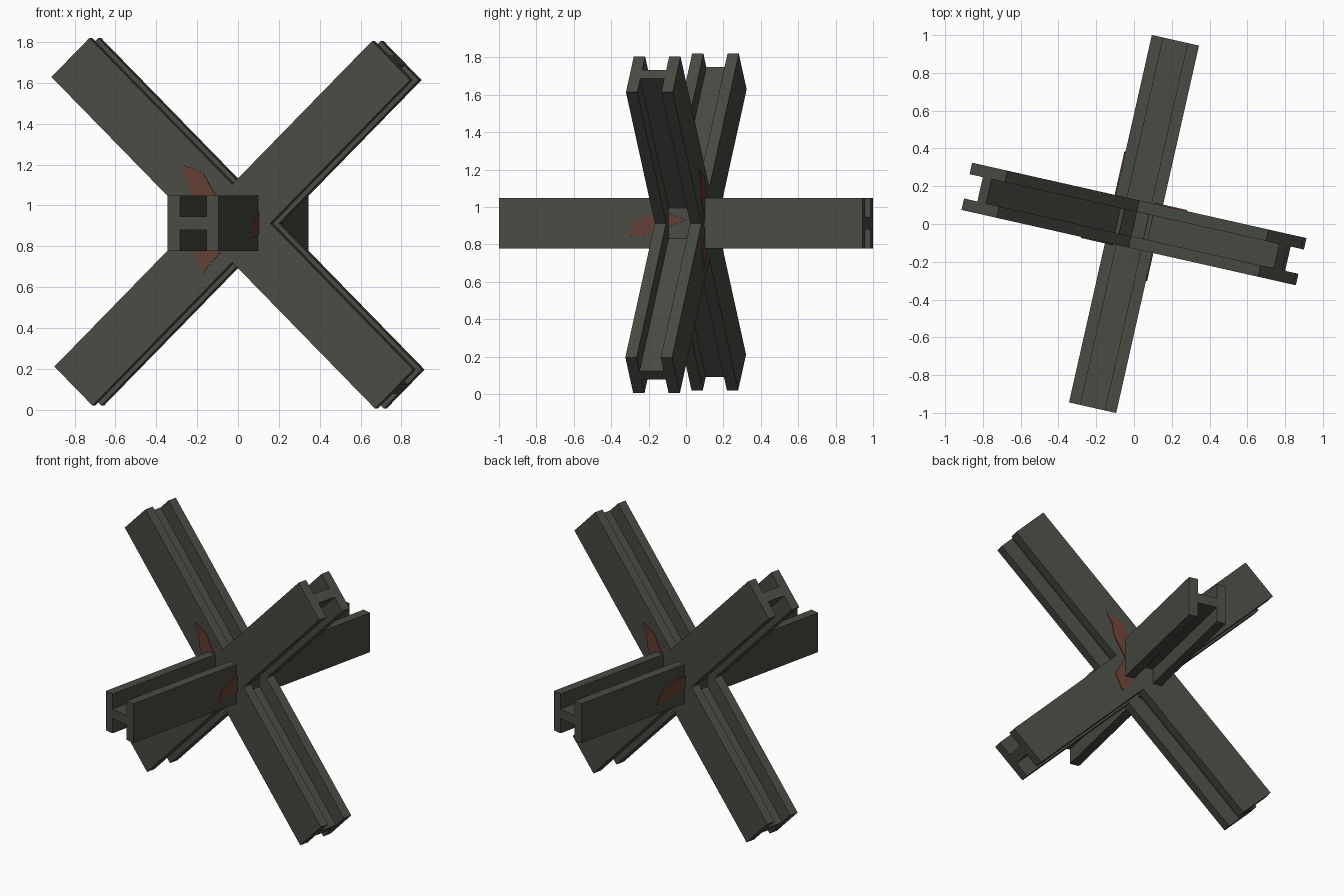
import bpy, math
from mathutils import Matrix, Vector

if "Cube" in bpy.data.objects:
    bpy.data.objects.remove(bpy.data.objects["Cube"])

CENTRE = Vector((0, 0, 0.9125))
TURN = Matrix.Translation(CENTRE) @ Matrix.Rotation(math.radians(-12.7), 4, 'Z')


def material(name, rgb):
    m = bpy.data.materials.new(name)
    m.diffuse_color = (*rgb, 1)
    m.use_nodes = True
    m.node_tree.nodes["Principled BSDF"].inputs["Base Color"].default_value = m.diffuse_color
    return m


STEEL = material("dark_steel", (0.065, 0.07, 0.055))
RUST = material("rust", (0.13, 0.05, 0.035))


def prism(name, outline, d0, d1, u, v, w, mat):
    """Extrude a 2D outline (axes u, v) from d0 to d1 along w, in the turned frame."""
    u, v, w = Vector(u), Vector(v), Vector(w)
    n = len(outline)
    verts = [u * a + v * b + w * d for d in (d0, d1) for a, b in outline]
    faces = [list(range(n))[::-1], list(range(n, 2 * n))]
    faces += [[i, (i + 1) % n, (i + 1) % n + n, i + n] for i in range(n)]
    # keep normals outward whichever way the outline runs
    area = sum(outline[i][0] * outline[(i + 1) % n][1] - outline[(i + 1) % n][0] * outline[i][1]
               for i in range(n))
    if area * u.cross(v).dot(w) * (d1 - d0) < 0:
        faces = [f[::-1] for f in faces]
    me = bpy.data.meshes.new(name)
    me.from_pydata(verts, [], faces)
    me.materials.append(mat)
    ob = bpy.data.objects.new(name, me)
    ob.matrix_world = TURN
    bpy.context.collection.objects.link(ob)
    return ob


# H-section: two flanges joined by a web
W, H, F, T = 0.128, 0.135, 0.066, 0.033
quarter = [(W, H), (F, H), (F, T)]
H_SECTION = (quarter + [(-a, b) for a, b in quarter[::-1]]
             + [(-a, -b) for a, b in quarter] + [(a, -b) for a, b in quarter[::-1]])

# Three crossing beams
s = math.sqrt(0.5)
prism("level_beam", H_SECTION, -0.997, 0.997, (1, 0, 0), (0, 0, 1), (0, 1, 0), STEEL)
prism("rising_beam", H_SECTION, -1.127, 1.127, (0, 1, 0), (-s, 0, s), (s, 0, s), STEEL)
prism("falling_beam", H_SECTION, -1.148, 1.148, (0, 1, 0), (s, 0, s), (-s, 0, s), STEEL)

# Rust patches on the front and back of the cross
cross_patch = [(-0.258, 0.288), (-0.146, 0.248), (-0.084, 0.138), (-0.053, -0.133),
               (-0.146, -0.243), (-0.197, -0.133), (-0.13, 0), (-0.207, 0.138), (-0.22, 0.218)]
# Rust patches on the sides of the level beam
side_patch = [(-0.28, -0.073), (-0.248, 0.008), (-0.146, 0.057), (-0.074, 0.057),
              (0.029, 0.018), (-0.074, -0.023), (-0.146, -0.058)]

for side, label, stretch in ((1, "front", 1), (-1, "back", 1.3)):
    prism(label + "_cross_rust", cross_patch, W - 0.01, W + 0.006,
          (side, 0, 0), (0, 0, 1), (0, -side, 0), RUST)
    prism(label + "_beam_rust", [(a * stretch, b) for a, b in side_patch], W - 0.01, W + 0.006,
          (0, side, 0), (0, 0, 1), (side, 0, 0), RUST)
